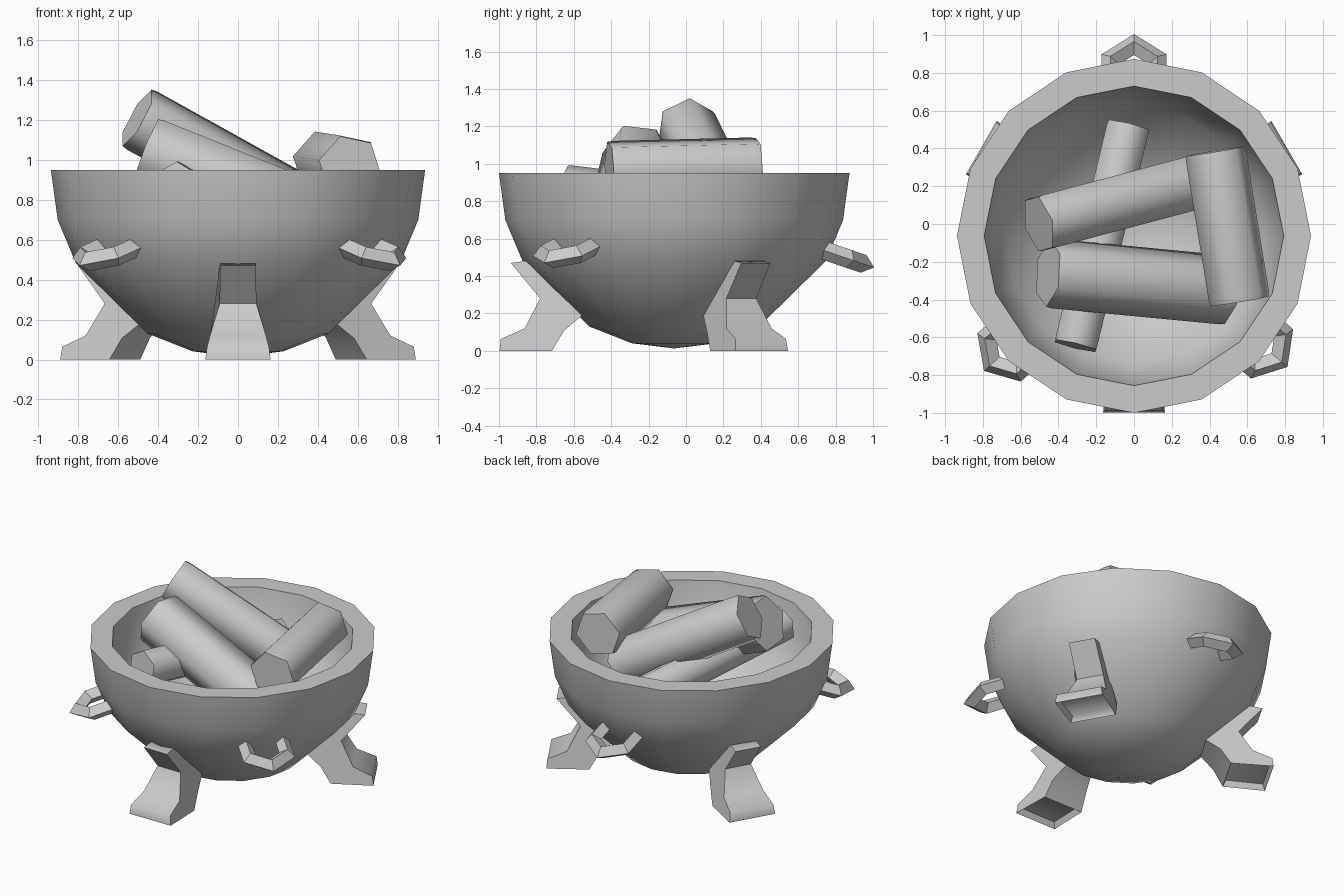
import bpy, bmesh
from math import radians, cos, sin, pi
from mathutils import Vector, Matrix

cube = bpy.data.objects.get("Cube")
if cube:
    bpy.data.objects.remove(cube)

CENTRE = Vector((0, -0.063, 0))

grey = bpy.data.materials.new("plain_grey")
grey.use_nodes = True
grey.diffuse_color = (0.6, 0.6, 0.6, 1)
grey.node_tree.nodes["Principled BSDF"].inputs["Base Color"].default_value = (0.6, 0.6, 0.6, 1)


def finish(name, bm, smooth_angle=0):
    """Turn a bmesh into a named object, smooth below the given angle."""
    bmesh.ops.recalc_face_normals(bm, faces=bm.faces[:])
    mesh = bpy.data.meshes.new(name)
    bm.to_mesh(mesh)
    bm.free()
    mesh.materials.append(grey)
    if smooth_angle:
        mesh.shade_smooth()
        mesh.set_sharp_from_angle(angle=radians(smooth_angle))
    obj = bpy.data.objects.new(name, mesh)
    bpy.context.collection.objects.link(obj)


def loft(bm, rings, caps=True):
    """Skin a list of equal-sized point rings."""
    loops = [[bm.verts.new(p) for p in ring] for ring in rings]
    n = len(loops[0])
    for a, b in zip(loops, loops[1:]):
        for i in range(n):
            j = (i + 1) % n
            bm.faces.new((a[i], a[j], b[j], b[i]))
    if caps:
        bm.faces.new(loops[0])
        bm.faces.new(loops[-1])
    return loops


def around(angle):
    """Matrix that turns +x outward to an angle about the bowl axis."""
    return Matrix.Translation(CENTRE) @ Matrix.Rotation(radians(angle), 4, 'Z')


# Bowl: thick hemispherical shell, rings from outer base over the rim to inner base
def build_bowl():
    bm = bmesh.new()
    steps = [76, 61, 30, 15.5, 0]
    shell = [(0.937, a) for a in steps] + [(0.793, a) for a in reversed(steps)]
    rings = []
    for radius, a in shell:
        r, z = radius * cos(radians(a)), 0.95 - radius * sin(radians(a))
        rings.append([CENTRE + Vector((r * cos(i * pi / 8), r * sin(i * pi / 8), z))
                      for i in range(16)])
    loops = loft(bm, rings, caps=False)
    for loop, radius in ((loops[0], 0.937), (loops[-1], 0.793)):
        pole = bm.verts.new(CENTRE + Vector((0, 0, 0.95 - radius)))
        for i in range(16):
            bm.faces.new((loop[i], loop[(i + 1) % 16], pole))
    finish("bowl", bm, 45)


# Legs: side profile (radius, height, half width) with a flared, hollow foot
LEG = [(0.873, 0.47, 0.09), (0.79, 0.482, 0.09), (0.56, 0.3, 0.09), (0.48, 0.2, 0.1),
       (0.59, 0.107, 0.14), (0.654, 0, 0.155), (0.934, 0, 0.163), (0.927, 0.064, 0.155),
       (0.8, 0.12, 0.14), (0.717, 0.28, 0.092)]


def build_leg(name, angle):
    bm = bmesh.new()
    loft(bm, [[(r, side * w, z) for r, z, w in LEG] for side in (-1, 1)])
    sole = [f for f in bm.faces if all(v.co.z < 0.001 for v in f.verts)]
    bmesh.ops.recalc_face_normals(bm, faces=bm.faces[:])
    bmesh.ops.inset_region(bm, faces=sole, thickness=0.025)
    for v in sole[0].verts:
        v.co.z += 0.04
    bm.transform(around(angle))
    finish(name, bm, 66)


# Handles: diamond-section bar bent round a pointed loop, drooping outward
def build_handle(name, angle, tip_height):
    bm = bmesh.new()
    path = [Vector(p) for p in ((0.77, -0.125), (0.935, -0.125), (1.013, 0),
                                (0.935, 0.125), (0.77, 0.125))]
    half, slope = 0.047, -0.34
    rings = []
    for i, p in enumerate(path):
        before = (p - path[i - 1]).normalized() if i else None
        after = (path[i + 1] - p).normalized() if i < len(path) - 1 else None
        before, after = before or after, after or before
        tangent = (before + after).normalized()
        out = Vector((tangent.y, -tangent.x)) * half / tangent.dot(before)
        ring = []
        for side, lift in ((1, 0), (0, 1), (-1, 0), (0, -1)):
            q = p + out * side
            z = tip_height + slope * (q.x - 1.013) + lift * half
            ring.append((q.x - lift * half * slope, q.y, z))
        rings.append(ring)
    loft(bm, rings)
    bm.transform(around(angle))
    finish(name, bm)


# Logs: six-sided bars with barely softened ends
def build_log(name, start, end, radius, phase):
    bm = bmesh.new()
    start, end = Vector(start), Vector(end)
    axis = (end - start).normalized()
    side = axis.cross(Vector((0, 0, 1))).normalized()
    up = side.cross(axis)
    chamfer = axis * 0.03
    turns = [radians(phase + 60 * i) for i in range(6)]
    rings = []
    for centre, r in ((start, 0.97), (start + chamfer, 1), (end - chamfer, 1), (end, 0.97)):
        rings.append([centre + (side * cos(t) + up * sin(t)) * r * radius for t in turns])
    loft(bm, rings)
    finish(name, bm, 62)


build_bowl()
for leg_name, leg_angle in (("front_leg", -90), ("left_leg", 30), ("right_leg", 150)):
    build_leg(leg_name, leg_angle)
build_handle("back_handle", 90, 0.465)
build_handle("left_handle", -40.5, 0.49)
build_handle("right_handle", 222, 0.49)

build_log("cross_log", (0.56, -0.41, 0.965), (0.43, 0.385, 0.985), 0.165, 48)
build_log("front_log", (-0.455, -0.26, 1.05), (0.49, -0.35, 0.67), 0.185, 67)
build_log("top_log", (-0.505, 0, 1.21), (0.36, 0.23, 0.73), 0.165, 90)
build_log("bottom_log", (-0.31, -0.645, 0.865), (-0.03, 0.52, 0.725), 0.13, 90)
